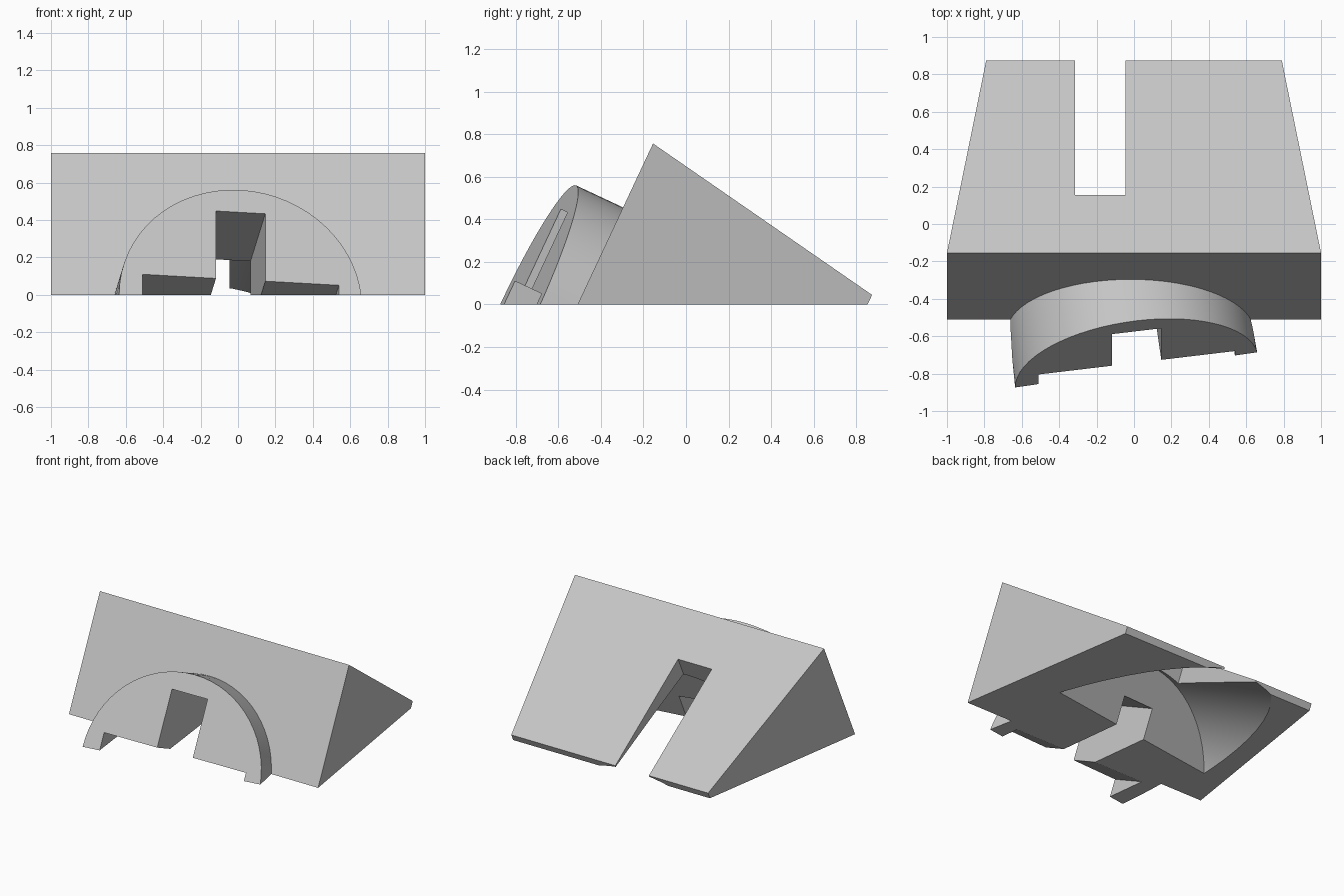
import bpy
import bmesh
import math
from mathutils import Matrix

cube = bpy.data.objects.get("Cube")
if cube:
    bpy.data.objects.remove(cube, do_unlink=True)

grey = bpy.data.materials.new("light_grey")
grey.use_nodes = True
colour = (0.56, 0.56, 0.56, 1)
grey.diffuse_color = colour
grey.node_tree.nodes["Principled BSDF"].inputs["Base Color"].default_value = colour

# Tilted frame of the block face, and the slightly yawed frame of the round plug
tilt = Matrix.Rotation(math.radians(64.9), 4, "X")
block_frame = Matrix.Translation((0, -0.51, 0)) @ tilt
plug_frame = (Matrix.Translation((0.014, -0.795, -0.033)) @ tilt
              @ Matrix.Rotation(math.radians(7.5), 4, "Y"))


def finish(name, bm):
    bmesh.ops.recalc_face_normals(bm, faces=bm.faces)
    mesh = bpy.data.meshes.new(name)
    bm.to_mesh(mesh)
    bm.free()
    mesh.materials.append(grey)
    obj = bpy.data.objects.new(name, mesh)
    bpy.context.collection.objects.link(obj)
    return obj


def box(name, low, high, frame):
    bm = bmesh.new()
    size = [h - l for l, h in zip(low, high)]
    middle = [(h + l) / 2 for l, h in zip(low, high)]
    bmesh.ops.create_cube(bm, size=1, matrix=frame @ Matrix.Translation(middle)
                          @ Matrix.Diagonal((*size, 1)))
    return finish(name, bm)


def cylinder(name, radius, start, end):
    bm = bmesh.new()
    bmesh.ops.create_cone(bm, cap_ends=True, segments=64, radius1=radius,
                          radius2=radius, depth=end - start,
                          matrix=plug_frame @ Matrix.Translation((0, 0, (start + end) / 2)))
    return finish(name, bm)


def combine(target, tool, operation):
    tool.hide_render = True
    mod = target.modifiers.new(tool.name, "BOOLEAN")
    mod.operation = operation
    mod.solver = "EXACT"
    mod.object = tool
    bpy.context.view_layer.objects.active = target
    bpy.ops.object.modifier_apply(modifier=mod.name)
    bpy.data.objects.remove(tool, do_unlink=True)


# Wedge block, narrowing towards the back
profile = [(1, -0.51, 0), (1, -0.155, 0.757), (0.79, 0.875, 0.045), (0.79, 0.854, 0)]
bm = bmesh.new()
sides = [[bm.verts.new((s * x, y, z)) for x, y, z in profile] for s in (-1, 1)]
for ring in sides:
    bm.faces.new(ring)
for i in range(4):
    j = (i + 1) % 4
    bm.faces.new((sides[0][i], sides[0][j], sides[1][j], sides[1][i]))
block = finish("wedge_block", bm)

# Round plug on the front and the wider round cavity behind it
combine(block, cylinder("round_plug", 0.655, -0.5, 0), "UNION")
combine(block, cylinder("rear_cavity", 0.78, -2.2, -0.604), "DIFFERENCE")

# Stepped opening through the plug, then the slot in the back
combine(block, box("tall_opening", (-0.133, -1, -0.7), (0.133, 0.523, 0.2), plug_frame), "DIFFERENCE")
combine(block, box("wide_opening", (-0.53, -1, -0.7), (0.53, 0.125, 0.2), plug_frame), "DIFFERENCE")
combine(block, box("rear_slot", (-0.315, -1, -2), (-0.045, 1.5, -0.372), block_frame), "DIFFERENCE")

# Flat base
combine(block, box("ground_cutter", (-3, -3, -3), (3, 3, 0), Matrix()), "DIFFERENCE")

bpy.ops.object.select_all(action="DESELECT")
block.select_set(True)
bpy.context.view_layer.objects.active = block
bpy.ops.object.shade_smooth_by_angle(angle=math.radians(20))
